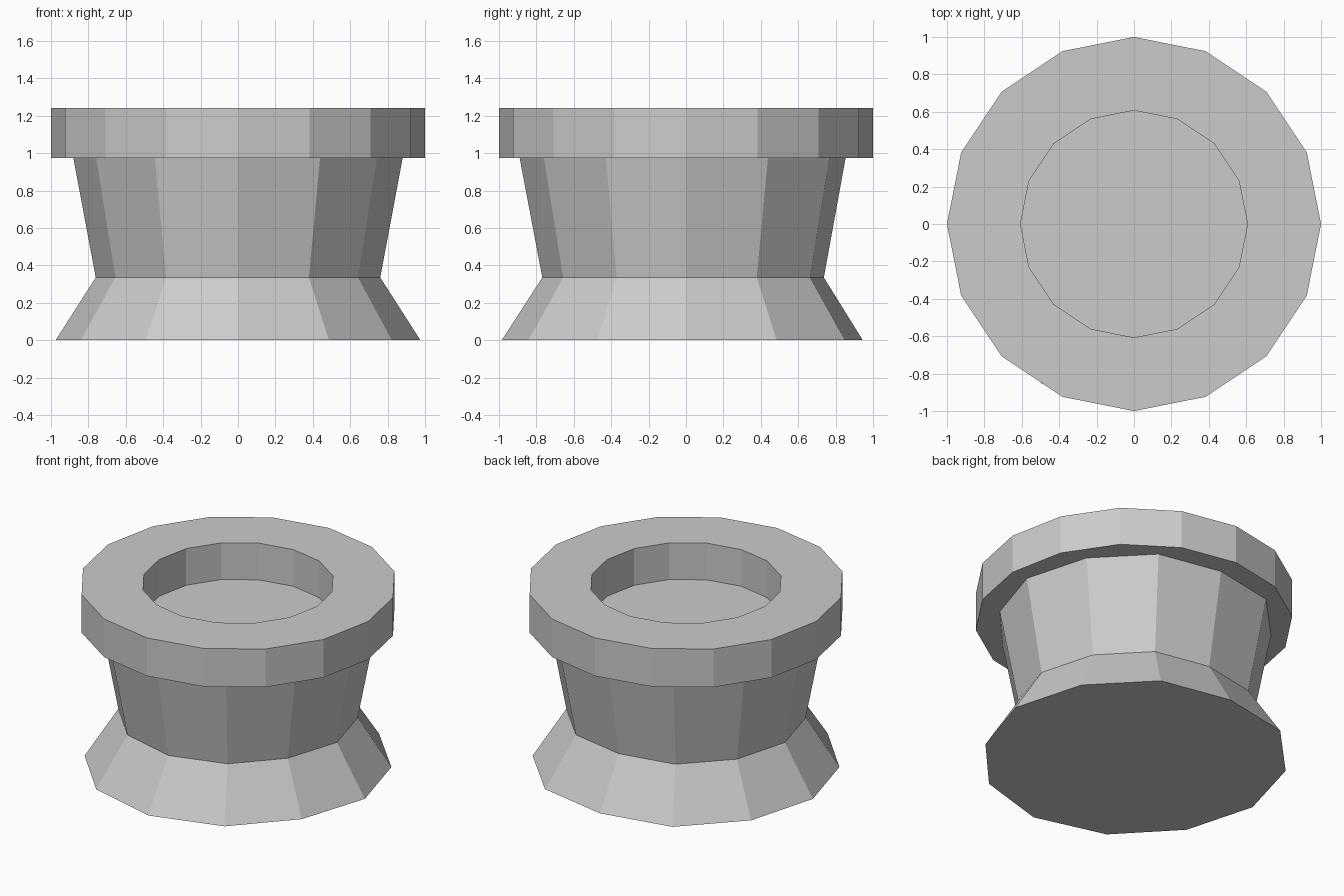
import bpy, bmesh
from math import cos, sin, tau

if "Cube" in bpy.data.objects:
    bpy.data.objects.remove(bpy.data.objects["Cube"])


def loft(name, profile, radii, closed=False):
    """Sweep (scale, z) profile points round z; radii gives one radius per side.
    closed joins last ring to first, otherwise both ends are capped."""
    n = len(radii)
    bm = bmesh.new()
    rings = [[bm.verts.new((s * r * cos(tau * i / n), s * r * sin(tau * i / n), z))
              for i, r in enumerate(radii)] for s, z in profile]
    pairs = list(zip(rings, rings[1:]))
    if closed:
        pairs.append((rings[-1], rings[0]))
    else:
        bm.faces.new(rings[0])
        bm.faces.new(rings[-1])
    for a, b in pairs:
        for i in range(n):
            j = (i + 1) % n
            bm.faces.new((a[i], a[j], b[j], b[i]))
    bmesh.ops.recalc_face_normals(bm, faces=bm.faces)
    mesh = bpy.data.meshes.new(name)
    bm.to_mesh(mesh)
    bm.free()
    obj = bpy.data.objects.new(name, mesh)
    bpy.context.collection.objects.link(obj)
    return obj


# Waisted 12-sided body with slightly uneven corners; its top is the recess floor
uneven = [.975, .97, .98, .945, .98, .97, .975, .97, .985, .985, .972, .95]
loft("body", [(1, 0), (.78, .335), (.905, .985)], uneven)

# 16-sided ring-shaped rim
loft("rim", [(1, .975), (1, 1.24), (.607, 1.24), (.607, .975)], [1] * 16, closed=True)
